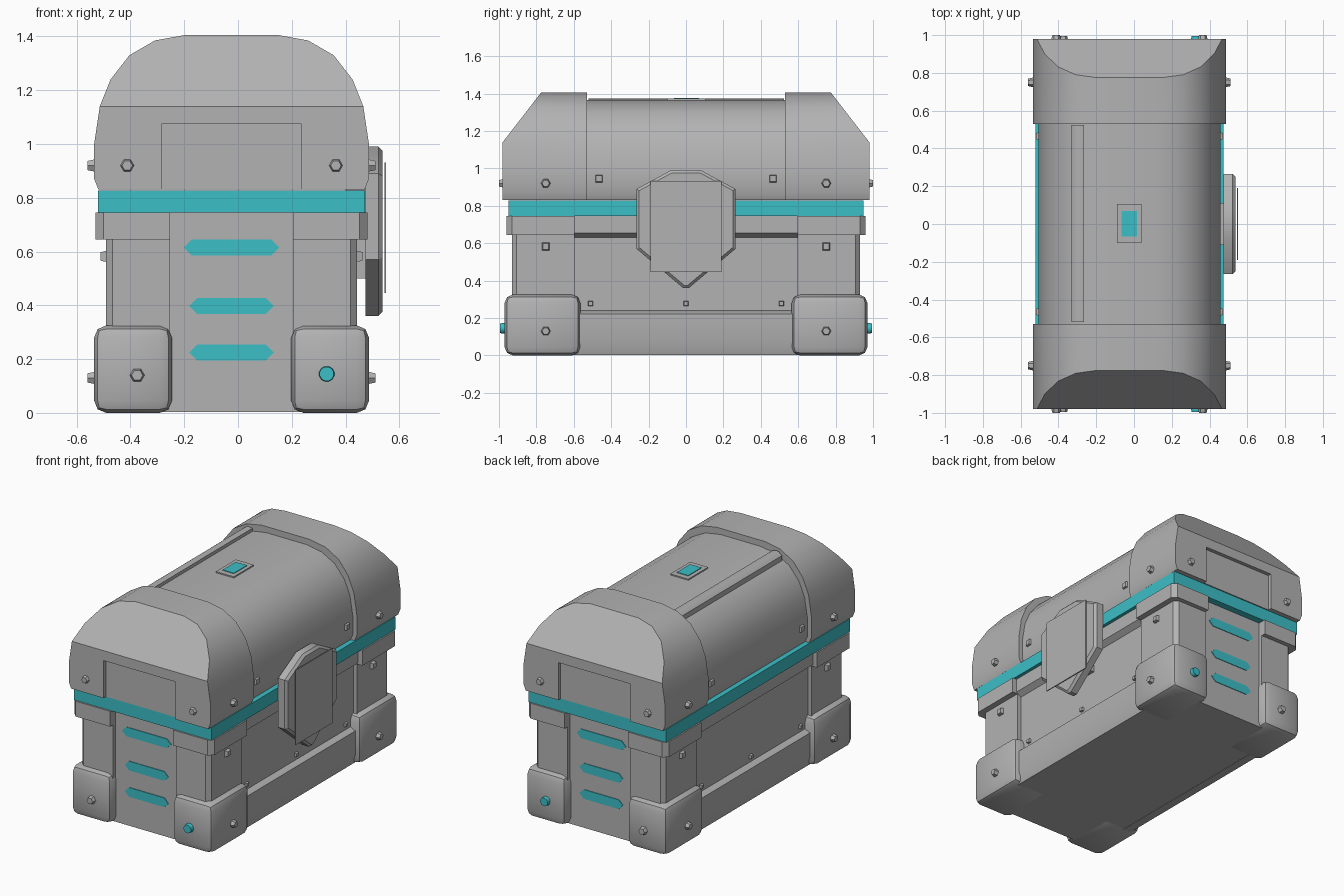
import bpy, bmesh, math
from mathutils import Vector, Matrix

cube = bpy.data.objects.get("Cube")
if cube:
    bpy.data.objects.remove(cube, do_unlink=True)

CX = -0.024  # centre line of the chest; the latch sticks out on one side
made = []


def material(name, color):
    m = bpy.data.materials.new(name)
    m.use_nodes = True
    m.diffuse_color = color
    m.node_tree.nodes["Principled BSDF"].inputs["Base Color"].default_value = color
    return m


GREY = material("grey metal", (0.45, 0.45, 0.45, 1))
CYAN = material("cyan trim", (0.045, 0.52, 0.57, 1))


def finish(name, bm, mat):
    bmesh.ops.recalc_face_normals(bm, faces=bm.faces)
    me = bpy.data.meshes.new(name)
    bm.to_mesh(me)
    bm.free()
    me.materials.append(mat)
    ob = bpy.data.objects.new(name, me)
    bpy.context.collection.objects.link(ob)
    made.append(ob)
    return ob


def prism_mesh(pts, axis, lo, hi):
    """Extrude a 2D outline along an axis."""
    place = {"X": lambda a, b, t: (t, a, b),
             "Y": lambda a, b, t: (a, t, b),
             "Z": lambda a, b, t: (a, b, t)}[axis]
    bm = bmesh.new()
    face = bm.faces.new([bm.verts.new(place(a, b, lo)) for a, b in pts])
    out = bmesh.ops.extrude_face_region(bm, geom=[face])
    verts = [g for g in out["geom"] if isinstance(g, bmesh.types.BMVert)]
    bmesh.ops.translate(bm, verts=verts, vec=Vector(place(0, 0, hi - lo)))
    return bm


def prism(name, pts, axis, lo, hi, mat=GREY):
    return finish(name, prism_mesh(pts, axis, lo, hi), mat)


def box(name, x, y, z, mat=GREY, bevel=0.0, segments=1):
    bm = prism_mesh([(x[0], y[0]), (x[1], y[0]), (x[1], y[1]), (x[0], y[1])], "Z", *z)
    if bevel:
        bmesh.ops.bevel(bm, geom=bm.edges[:], offset=bevel, segments=segments,
                        profile=0.5, affect="EDGES")
    return finish(name, bm, mat)


def bolt(name, loc, direction, r, sides=6, depth=0.025, mat=GREY, taper=0.7):
    bm = bmesh.new()
    bmesh.ops.create_cone(bm, cap_ends=True, segments=sides, radius1=r,
                          radius2=r * taper, depth=depth + 0.01)
    turn = Matrix.Rotation(math.pi / sides, 4, "Z")
    d = Vector(direction)
    aim = d.to_track_quat("Z", "Y").to_matrix().to_4x4()
    centre = Vector(loc) + d * (depth - 0.01) / 2
    bmesh.ops.transform(bm, verts=bm.verts, matrix=Matrix.Translation(centre) @ aim @ turn)
    return finish(name, bm, mat)


# Lid: arched outline, used for the middle and the larger end caps
HALF = [(0.495, 0.83), (0.511, 0.87), (0.511, 1.0), (0.49, 1.14),
        (0.45, 1.24), (0.38, 1.33), (0.285, 1.385), (0.175, 1.405)]


def arch(shrink, drop):
    right = [(x - shrink, z - drop * (z - 0.83) / 0.575) for x, z in HALF]
    return [(CX + x, z) for x, z in right] + [(CX - x, z) for x, z in reversed(right)]


prism("lid_middle", arch(0.029, 0.04), "Y", -0.55, 0.55)

for s, end in ((-1, "front"), (1, "back")):
    # End cap with its sloped top corner cut off
    bm = prism_mesh(arch(0, 0), "Y", s * 0.53, s * 0.98)
    cut = bmesh.ops.bisect_plane(bm, geom=bm.verts[:] + bm.edges[:] + bm.faces[:],
                                 plane_co=(0, s * 0.775, 1.405),
                                 plane_no=(0, s * 0.265, 0.205), clear_outer=True)
    edges = [g for g in cut["geom_cut"] if isinstance(g, bmesh.types.BMEdge)]
    bmesh.ops.holes_fill(bm, edges=edges)
    cap = finish(end + "_lid_cap", bm, GREY)

    # Recessed end panel
    cutter = box("recess_cutter", (-0.285, 0.236), sorted((s * 0.955, s * 1.1)), (0.7, 1.075))
    cutter.hide_render = True
    mod = cap.modifiers.new("recess", "BOOLEAN")
    mod.operation, mod.solver, mod.object = "DIFFERENCE", "EXACT", cutter
    bpy.context.view_layer.objects.active = cap
    bpy.ops.object.modifier_apply(modifier=mod.name)
    made.remove(cutter)
    bpy.data.objects.remove(cutter, do_unlink=True)

    # Glowing slots on the end of the base
    for z, w in ((0.615, 0.177), (0.397, 0.157), (0.225, 0.157)):
        outline = [(-w, 0), (0.03 - w, 0.03), (w - 0.03, 0.03),
                   (w, 0), (w - 0.03, -0.03), (0.03 - w, -0.03)]
        prism(end + "_slot", [(CX + a, z + b) for a, b in outline], "Y",
              s * 0.9, s * 0.909, CYAN)

    # End bolts, one of them a round light
    for side in (-1, 1):
        bolt(end + "_lid_bolt", (CX + side * 0.388, s * 0.98, 0.92), (0, s, 0), 0.028, depth=0.02)
    bolt(end + "_foot_bolt", (-0.375, s * 0.97, 0.14), (0, s, 0), 0.03)
    bolt(end + "_foot_light", (0.33, s * 0.97, 0.145), (0, s, 0), 0.03, 12, 0.025, CYAN, 0.9)

# Cyan seam and base body
box("seam_band", (CX - 0.497, CX + 0.497), (-0.95, 0.95), (0.745, 0.828), CYAN)
box("base_body", (CX - 0.44, CX + 0.44), (-0.905, 0.905), (0.004, 0.746))


def corner(name, sx, sy, x, y, chamfer, z):
    """Block on one corner with its outer vertical edge chamfered."""
    outline = [(0.228, 0.595), (x, 0.595), (x, y - chamfer), (x - chamfer, y), (0.228, y)]
    prism(name, [(CX + sx * a, sy * b) for a, b in outline], "Z", *z)


for sx, side in ((-1, "right"), (1, "left")):
    out = (sx, 0, 0)
    # Lower plank with sloped top and bottom edge, and upper rail
    plank = [(0.4, 0.002), (0.455, 0.002), (0.475, 0.07), (0.475, 0.222), (0.44, 0.24), (0.4, 0.24)]
    prism(side + "_lower_plank", [(CX + sx * a, b) for a, b in plank], "Y", -0.62, 0.62)
    rail = [(0.4, 0.63), (0.44, 0.63), (0.475, 0.655), (0.475, 0.745), (0.4, 0.745)]
    prism(side + "_upper_rail", [(CX + sx * a, b) for a, b in rail], "Y", -0.62, 0.62)
    for y in (-0.51, 0, 0.51):
        bolt(side + "_plank_rivet", (CX + sx * 0.44, y, 0.277), out, 0.021, 4, 0.015)

    for sy, end in ((-1, "front"), (1, "back")):
        tag = end + "_" + side
        corner(tag + "_post", sx, sy, 0.467, 0.93, 0.025, (0.2, 0.66))
        corner(tag + "_rim", sx, sy, 0.506, 0.96, 0.03, (0.645, 0.745))
        xs = sorted((CX + sx * 0.222, CX + sx * 0.511))
        box(tag + "_foot", xs, sorted((sy * 0.565, sy * 0.97)), (0, 0.325), GREY, 0.045, 2)
        bolt(tag + "_side_foot_bolt", (CX + sx * 0.511, sy * 0.75, 0.13), out, 0.028)
        bolt(tag + "_side_lid_bolt", (CX + sx * 0.511, sy * 0.75, 0.92), out, 0.028)
        bolt(tag + "_post_rivet", (CX + sx * 0.467, sy * 0.75, 0.582), out, 0.032, 4, 0.02)
        bolt(tag + "_lid_rivet", (CX + sx * 0.48, sy * 0.465, 0.945), out, 0.032, 4, 0.015)

# Ridge along the lid and the button on top
prism("lid_ridge", [(-0.33, 1.3), (-0.33, 1.352), (-0.305, 1.372), (-0.295, 1.374),
                    (-0.264, 1.37), (-0.264, 1.3)], "Y", -0.52, 0.525)
box("button_frame", (-0.09, 0.04), (-0.1, 0.105), (1.35, 1.373))
box("button_light", (-0.065, 0.016), (-0.065, 0.07), (1.37, 1.377), CYAN)

# Latch: mount, bevelled shield and thin face plate
box("latch_mount", (0.4, 0.49), (-0.11, 0.11), (0.5, 0.9))
edge = [(0.08, 0.99), (0.265, 0.89), (0.265, 0.57), (0.015, 0.36)]
bm = prism_mesh(edge + [(-y, z) for y, z in reversed(edge)], "X", 0.475, 0.537)
bmesh.ops.bevel(bm, geom=[e for e in bm.edges if all(v.co.x > 0.5 for v in e.verts)],
                offset=0.015, segments=1, affect="EDGES")
finish("latch_shield", bm, GREY)
box("latch_plate", (0.544, 0.55), (-0.19, 0.19), (0.445, 0.932))

# Smooth the curved parts and keep the edges sharp
bpy.ops.object.select_all(action="DESELECT")
for ob in made:
    ob.select_set(True)
bpy.context.view_layer.objects.active = made[0]
bpy.ops.object.shade_smooth_by_angle(angle=math.radians(30))
